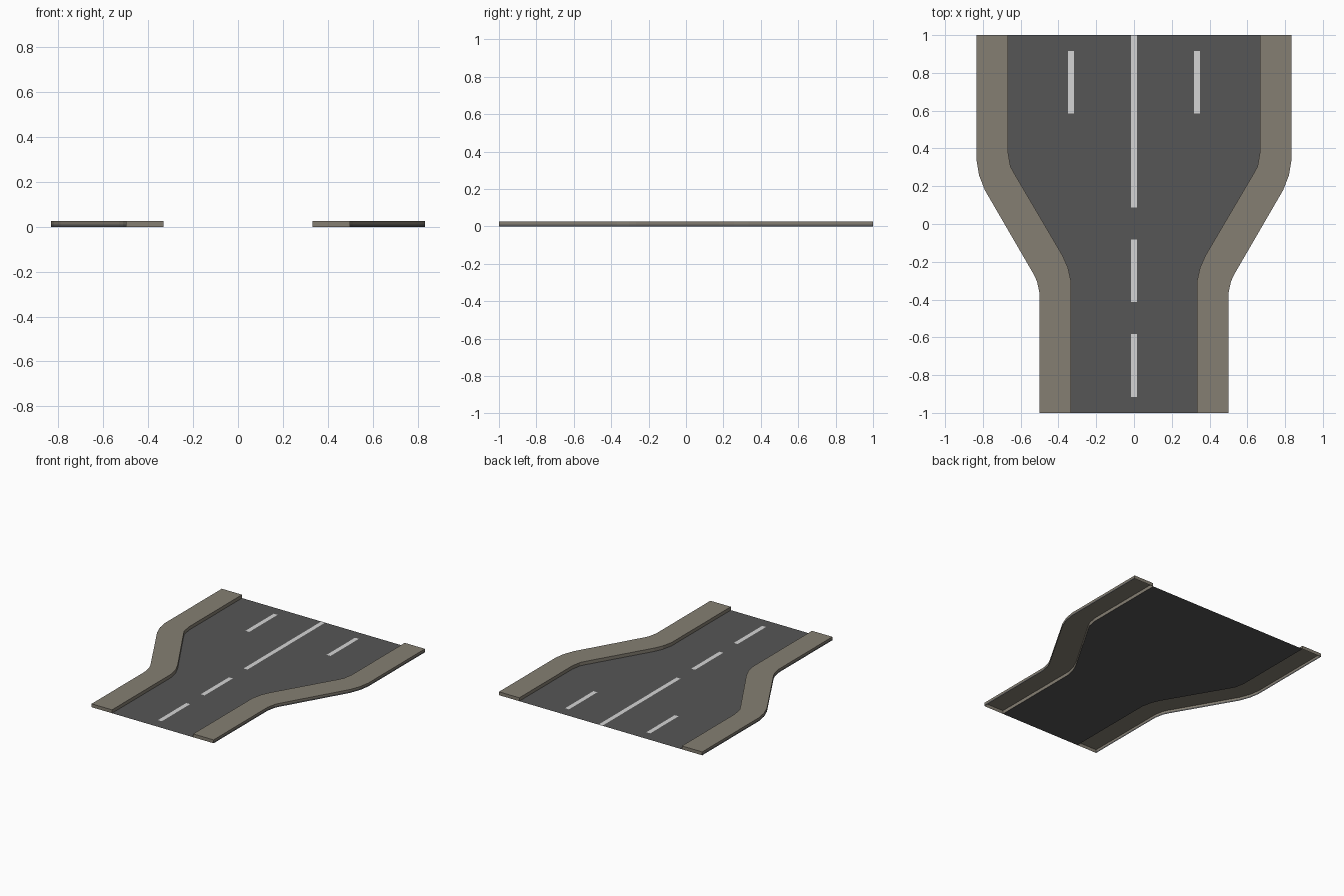
import bpy

if "Cube" in bpy.data.objects:
    bpy.data.objects.remove(bpy.data.objects["Cube"])


def material(name, rgb):
    m = bpy.data.materials.new(name)
    m.diffuse_color = (*rgb, 1)
    m.use_nodes = True
    m.node_tree.nodes["Principled BSDF"].inputs["Base Color"].default_value = m.diffuse_color
    return m


ASPHALT = material("asphalt grey", (0.092, 0.092, 0.092))
PAVING = material("paving tan", (0.235, 0.212, 0.170))
PAINT = material("road paint", (0.66, 0.66, 0.66))


def add_object(name, verts, faces, mats, mirror=False):
    mesh = bpy.data.meshes.new(name)
    mesh.from_pydata(verts, [], faces)
    for m in mats:
        mesh.materials.append(m)
    ob = bpy.data.objects.new(name, mesh)
    bpy.context.collection.objects.link(ob)
    if mirror:
        ob.modifiers.new("mirror", 'MIRROR').use_mirror_merge = False
    return ob


# plan outlines of the right pavement, from front to back
inner = [(0.333, -1), (0.333, -0.305), (0.350, -0.23), (0.378, -0.167),
         (0.634, 0.268), (0.654, 0.305), (0.667, 0.38), (0.667, 1)]
outer = [(0.5, -1), (0.5, -0.368), (0.513, -0.305), (0.53, -0.268),
         (0.79, 0.18), (0.82, 0.257), (0.833, 0.335), (0.833, 1)]
TOP, MID = 0.025, 0.011
n = len(inner)

# road sheet spanning between the two kerbs
verts = [(s * x, y, 0) for x, y in inner for s in (-1, 1)]
faces = [(2 * i, 2 * i + 1, 2 * i + 3, 2 * i + 2) for i in range(n - 1)]
add_object("road_surface", verts, faces, [ASPHALT])

# raised pavement: shell open underneath, mirrored to the left
verts = []
for (xi, yi), (xo, yo) in zip(inner, outer):
    verts += [(xi, yi, 0), (xi, yi, TOP), (xo, yo, TOP), (xo, yo, MID), (xo, yo, 0)]
faces = [(5 * i + j, 5 * i + j + 1, 5 * i + j + 6, 5 * i + j + 5)
         for i in range(n - 1) for j in range(4)]
faces += [(4, 3, 2, 1, 0), tuple(range(5 * n - 5, 5 * n))]
pavement = add_object("pavement", verts, faces, [PAVING, ASPHALT], mirror=True)

# lower outer band of the slab is asphalt coloured
for p in pavement.data.polygons:
    if p.center.z < MID and all(v % 5 >= 3 for v in p.vertices):
        p.material_index = 1


# painted lane lines as thin plates
def line(name, x, y0, y1, mirror=False):
    w, z = 0.016, 0.0012
    add_object(name, [(x - w, y0, z), (x + w, y0, z), (x + w, y1, z), (x - w, y1, z)],
               [(0, 1, 2, 3)], [PAINT], mirror)


line("centre_line_long", 0, 0.088, 1)
line("centre_dash_middle", 0, -0.413, -0.083)
line("centre_dash_front", 0, -0.915, -0.583)
line("lane_dash", 0.333, 0.585, 0.917, mirror=True)
